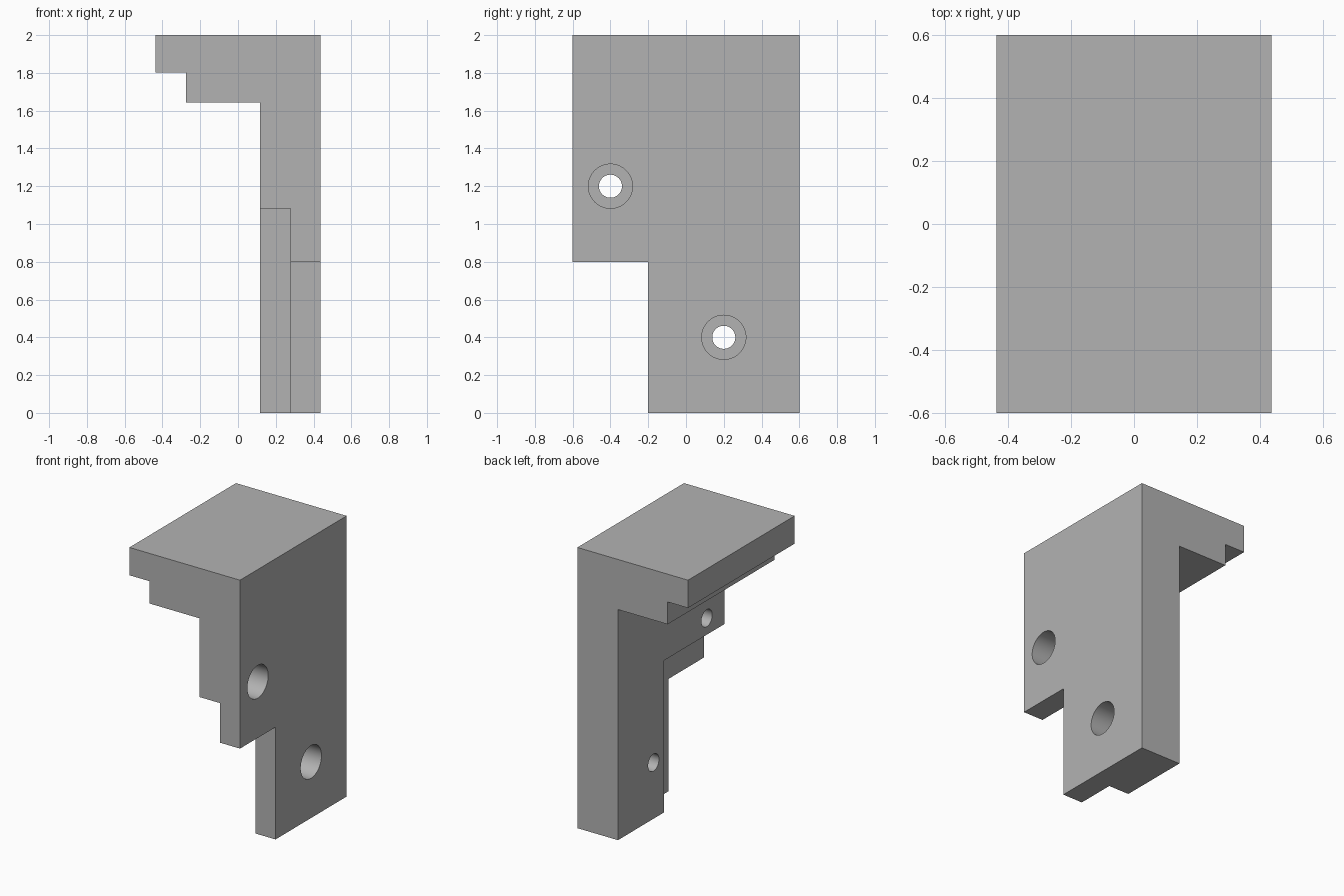
import bpy
import bmesh
import math
from mathutils import Matrix, Vector

cube = bpy.data.objects.get("Cube")
if cube:
    bpy.data.objects.remove(cube, do_unlink=True)

# Main sizes
BACK, FRONT = 0.6, -0.6
OUTER, INNER, STEP = 0.436, 0.116, 0.278
BORE_FLOOR = OUTER - 0.16

grey = bpy.data.materials.new("plain grey")
grey.use_nodes = True
colour = (0.45, 0.45, 0.45, 1)
grey.diffuse_color = colour
grey.node_tree.nodes["Principled BSDF"].inputs["Base Color"].default_value = colour


def make_object(name, bm):
    bmesh.ops.recalc_face_normals(bm, faces=bm.faces)
    mesh = bpy.data.meshes.new(name)
    bm.to_mesh(mesh)
    bm.free()
    mesh.materials.append(grey)
    obj = bpy.data.objects.new(name, mesh)
    bpy.context.collection.objects.link(obj)
    return obj


def box(name, low, high):
    low, high = Vector(low), Vector(high)
    bm = bmesh.new()
    place = Matrix.Translation((low + high) / 2) @ Matrix.Diagonal((*(high - low), 1))
    bmesh.ops.create_cube(bm, size=1, matrix=place)
    return make_object(name, bm)


def rod(name, radius, x0, x1, y, z):
    bm = bmesh.new()
    place = Matrix.Translation(((x0 + x1) / 2, y, z)) @ Matrix.Rotation(math.pi / 2, 4, "Y")
    bmesh.ops.create_cone(bm, cap_ends=True, segments=64, radius1=radius,
                          radius2=radius, depth=x1 - x0, matrix=place)
    return make_object(name, bm)


def cut(target, cutter):
    cutter.hide_render = True
    mod = target.modifiers.new("cut", "BOOLEAN")
    mod.operation, mod.solver, mod.object = "DIFFERENCE", "EXACT", cutter
    bpy.ops.object.select_all(action="DESELECT")
    bpy.context.view_layer.objects.active = target
    target.select_set(True)
    bpy.ops.object.modifier_apply(modifier=mod.name)
    bpy.data.objects.remove(cutter, do_unlink=True)


# Bracket body: stepped hook profile swept from front to back
profile = [(OUTER, 0), (OUTER, 2), (-OUTER, 2), (-OUTER, 1.802),
           (-0.276, 1.802), (-0.276, 1.643), (INNER, 1.643), (INNER, 0)]
bm = bmesh.new()
face = bm.faces.new([bm.verts.new((x, FRONT, z)) for x, z in profile])
swept = bmesh.ops.extrude_face_region(bm, geom=[face])["geom"]
bmesh.ops.translate(bm, vec=(0, BACK - FRONT, 0),
                    verts=[v for v in swept if isinstance(v, bmesh.types.BMVert)])
bracket = make_object("stepped_bracket", bm)

# Lower front corner notch, with a larger rebate on the inner side
cut(bracket, box("corner_notch", (0, -1, -1), (1, -0.2, 0.8)))
cut(bracket, box("inner_rebate", (0, -1, -1), (STEP, 0.08, 1.082)))

# Counterbored screw holes
for y, z in ((-0.4, 1.2), (0.2, 0.4)):
    cut(bracket, rod("screw_hole", 0.061, 0, 1, y, z))
    cut(bracket, rod("screw_head_recess", 0.117, BORE_FLOOR, 1, y, z))

bpy.ops.object.shade_smooth_by_angle(angle=math.radians(30))
